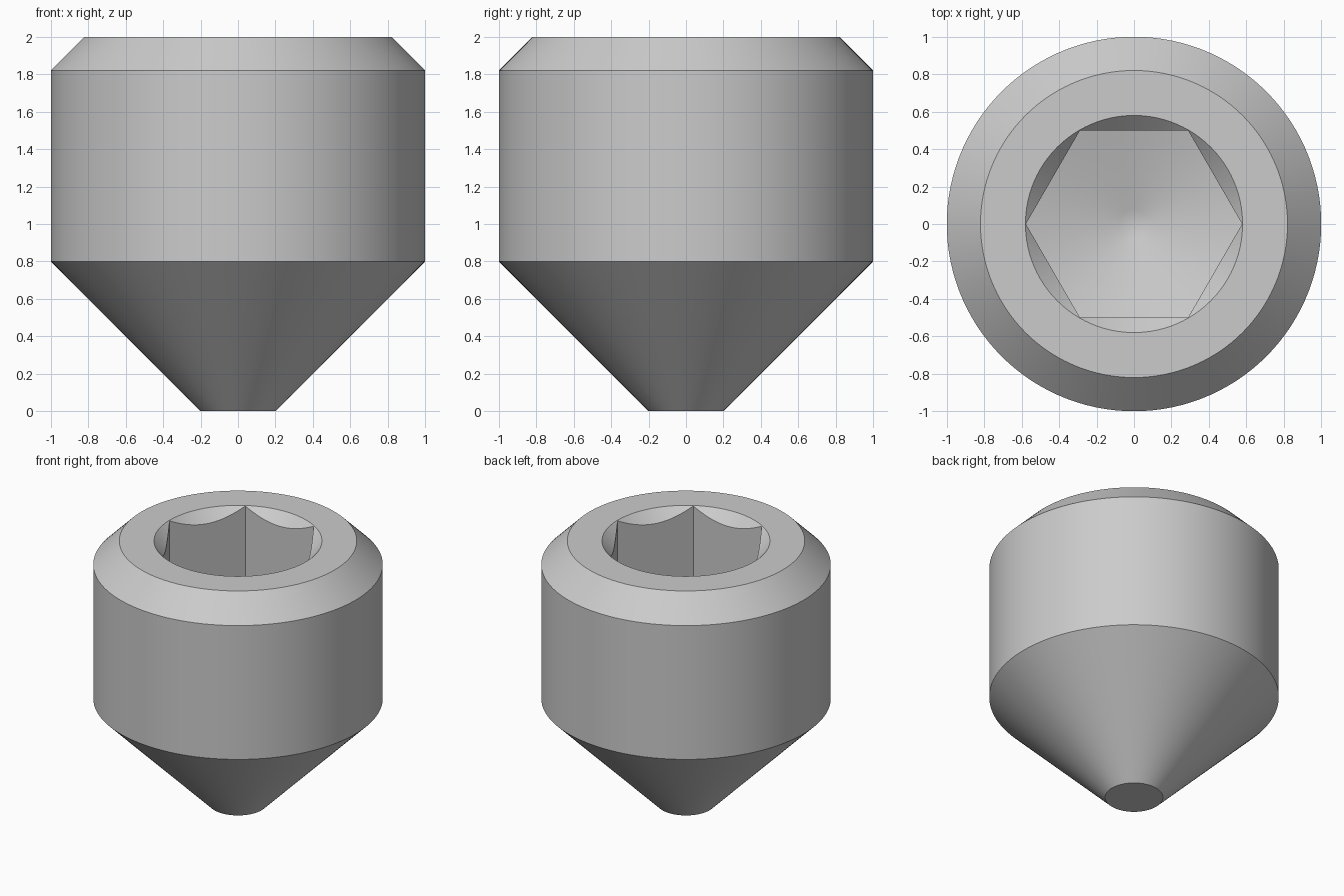
import bpy
import bmesh
import math

cube = bpy.data.objects.get("Cube")
if cube:
    bpy.data.objects.remove(cube, do_unlink=True)

STEEL = (0.6, 0.6, 0.6, 1.0)
TOP = 2.0
SOCKET_APEX = 0.67      # lowest point of the socket's conical floor
FLATS = 1.0             # socket width across flats

steel = bpy.data.materials.new("grey steel")
steel.diffuse_color = STEEL
steel.use_nodes = True
steel.node_tree.nodes["Principled BSDF"].inputs["Base Color"].default_value = STEEL


def add_object(name, bm):
    bmesh.ops.recalc_face_normals(bm, faces=bm.faces[:])
    mesh = bpy.data.meshes.new(name)
    bm.to_mesh(mesh)
    bm.free()
    mesh.materials.append(steel)
    obj = bpy.data.objects.new(name, mesh)
    bpy.context.collection.objects.link(obj)
    return obj


def lathe(name, profile, steps=120):
    """Revolve (radius, height) points around z into a closed solid."""
    bm = bmesh.new()
    verts = [bm.verts.new((r, 0, z)) for r, z in profile]
    edges = [bm.edges.new(pair) for pair in zip(verts, verts[1:])]
    bmesh.ops.spin(bm, geom=verts + edges, cent=(0, 0, 0), axis=(0, 0, 1),
                   angle=math.tau, steps=steps)
    bmesh.ops.remove_doubles(bm, verts=bm.verts[:], dist=1e-5)
    return add_object(name, bm)


def combine(target, tool, operation):
    """Apply a boolean and discard its tool."""
    tool.hide_render = True
    mod = target.modifiers.new(operation.lower(), "BOOLEAN")
    mod.operation = operation
    mod.solver = "EXACT"
    mod.object = tool
    bpy.ops.object.select_all(action="DESELECT")
    bpy.context.view_layer.objects.active = target
    target.select_set(True)
    bpy.ops.object.modifier_apply(modifier=mod.name)
    bpy.data.objects.remove(tool, do_unlink=True)


# Body: flat tip, conical point, cylinder, chamfered top
body = lathe("set_screw_body", [(0, 0), (0.2, 0), (1, 0.8), (1, 1.82),
                                (0.82, TOP), (0, TOP)])

# Socket: hexagonal prism ending in a shallow cone with a rounded centre
socket = lathe("socket_cutter", [(0, SOCKET_APEX + 0.012),
                                 (0.04, SOCKET_APEX + 0.0144),
                                 (0.08, SOCKET_APEX + 0.0231),
                                 (0.8, SOCKET_APEX + 0.231),
                                 (0.8, TOP + 0.2), (0, TOP + 0.2)])
bm = bmesh.new()
corner = FLATS / math.sqrt(3)
hexagon = bm.faces.new([bm.verts.new((corner * math.cos(k * math.pi / 3),
                                      corner * math.sin(k * math.pi / 3), 0.3))
                        for k in range(6)])
wall = bmesh.ops.extrude_face_region(bm, geom=[hexagon])
bmesh.ops.translate(bm, vec=(0, 0, TOP),
                    verts=[v for v in wall["geom"] if isinstance(v, bmesh.types.BMVert)])
prism = add_object("hexagon_cutter", bm)
combine(socket, prism, "INTERSECT")
combine(body, socket, "DIFFERENCE")

# Countersink around the socket mouth
countersink = lathe("countersink_cutter", [(0, TOP - 0.58), (0.68, TOP + 0.1),
                                           (0, TOP + 0.1)])
combine(body, countersink, "DIFFERENCE")

bpy.ops.object.select_all(action="DESELECT")
body.select_set(True)
bpy.context.view_layer.objects.active = body
bpy.ops.object.shade_smooth_by_angle(angle=math.radians(25))
